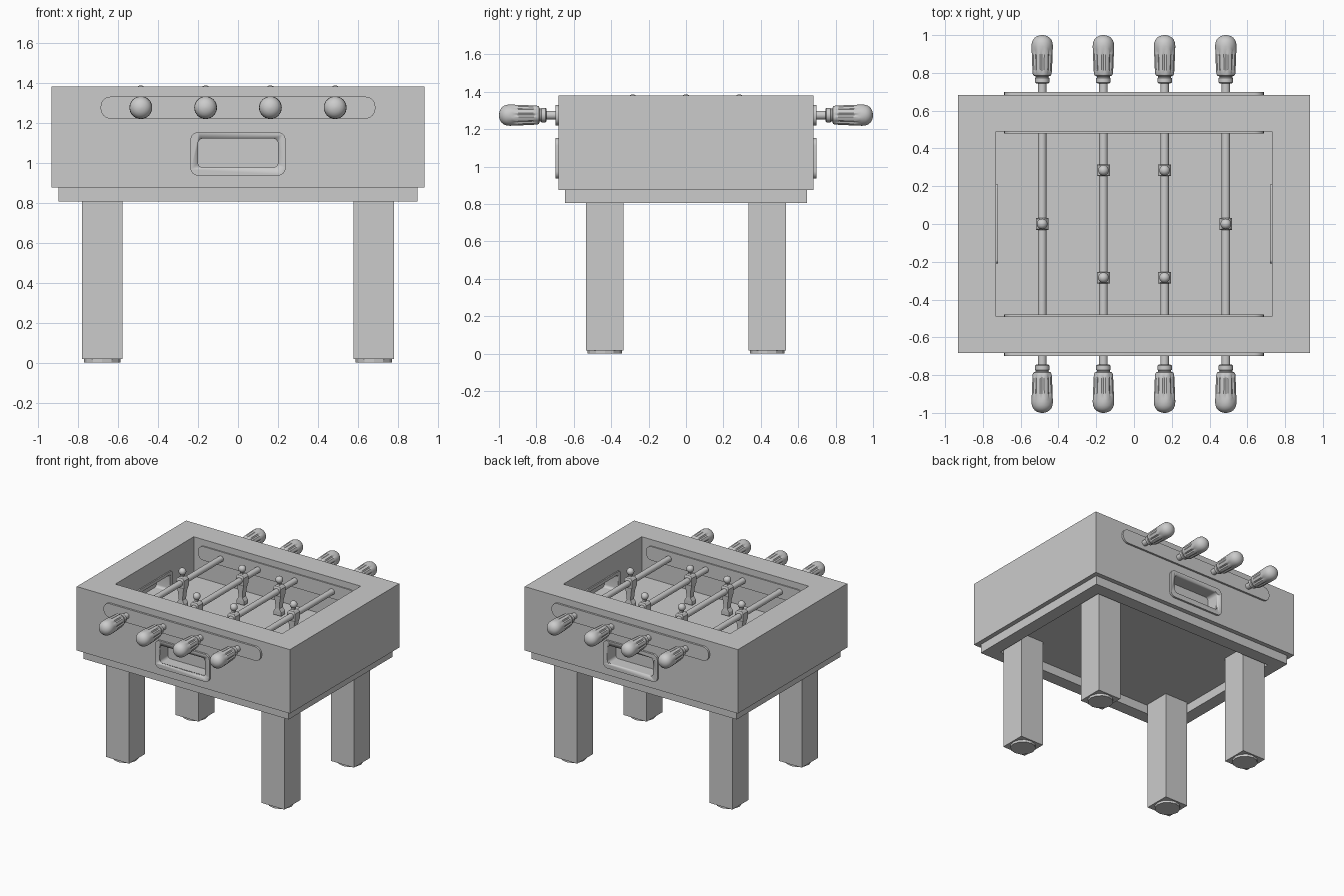
import bpy, bmesh, math

if "Cube" in bpy.data.objects:
    bpy.data.objects.remove(bpy.data.objects["Cube"])

S = (-1, 1)
ROD_X = (-0.486, -0.162, 0.162, 0.486)
ROD_Z = 1.275


def make(name, verts, faces, smooth=False):
    me = bpy.data.meshes.new(name)
    me.from_pydata(verts, [], faces)
    bm = bmesh.new()
    bm.from_mesh(me)
    bmesh.ops.recalc_face_normals(bm, faces=bm.faces)
    bm.to_mesh(me)
    bm.free()
    ob = bpy.data.objects.new(name, me)
    bpy.context.collection.objects.link(ob)
    if smooth:
        bpy.ops.object.select_all(action='DESELECT')
        ob.select_set(True)
        bpy.context.view_layer.objects.active = ob
        bpy.ops.object.shade_smooth_by_angle(angle=math.radians(35))
    return ob


def loft(name, rings, smooth=False):
    """Skin a list of equal-length rings and cap both ends."""
    n = len(rings[0])
    faces = [(i * n + j, i * n + (j + 1) % n, (i + 1) * n + (j + 1) % n, (i + 1) * n + j)
             for i in range(len(rings) - 1) for j in range(n)]
    faces += [tuple(range(n)), tuple(range((len(rings) - 1) * n, len(rings) * n))]
    return make(name, [v for r in rings for v in r], faces, smooth)


def box(name, x0, x1, y0, y1, z0, z1):
    return loft(name, [[(x0, y0, z), (x1, y0, z), (x1, y1, z), (x0, y1, z)] for z in (z0, z1)])


def round_rect(w, z0, z1, r):
    pts = []
    for k, (cx, cz) in enumerate([(w - r, z1 - r), (r - w, z1 - r), (r - w, z0 + r), (w - r, z0 + r)]):
        for i in range(7):
            a = math.pi / 2 * (k + i / 6)
            pts.append((cx + r * math.cos(a), cz + r * math.sin(a)))
    return pts


def slab(name, w, z0, z1, r, d0, d1, along='y'):
    """Rounded plate facing along y or x, between depths d0 and d1."""
    pts = round_rect(w, z0, z1, r)
    return loft(name, [[(p, d, z) if along == 'y' else (d, p, z) for p, z in pts] for d in (d0, d1)], True)


def lathe_y(name, x, z, profile, n=32):
    """Turned part along y; profile rows are (y, radius, flute depth)."""
    return loft(name, [[(x + (r - f * (j % 4 == 0)) * math.cos(2 * math.pi * j / n), y,
                         z + (r - f * (j % 4 == 0)) * math.sin(2 * math.pi * j / n))
                        for j in range(n)] for y, r, f in profile], True)


def cut(target, cutter):
    m = target.modifiers.new("cut", 'BOOLEAN')
    m.operation, m.object, m.solver = 'DIFFERENCE', cutter, 'EXACT'
    bpy.context.view_layer.objects.active = target
    bpy.ops.object.modifier_apply(modifier=m.name)


def remove(ob):
    bpy.data.objects.remove(ob, do_unlink=True)


# Cabinet with the playing well
cabinet = box("cabinet", -0.932, 0.932, -0.683, 0.683, 0.875, 1.38)
well = box("well_cutter", -0.73, 0.73, -0.49, 0.49, 1.07, 1.5)
cut(cabinet, well)
remove(well)

# Skirt, open underneath
skirt = box("skirt", -0.897, 0.897, -0.648, 0.648, 0.805, 0.875)
hollow = box("skirt_cutter", -0.797, 0.797, -0.548, 0.548, 0.7, 0.95)
cut(skirt, hollow)
remove(hollow)

for s in S:
    # Ball return pocket and its raised frame
    frame = slab("ball_return_frame", 0.238, 0.935, 1.153, 0.04, s * 0.683, s * 0.698)
    pocket = slab("pocket_cutter", 0.2, 0.975, 1.12, 0.025, s * 0.59, s * 0.75)
    cut(cabinet, pocket)
    cut(frame, pocket)
    remove(pocket)
    # Rod plates outside and inside the long walls
    slab("outer_rod_plate", 0.687, 1.22, 1.33, 0.05, s * 0.68, s * 0.698)
    slab("inner_rod_plate", 0.687, 1.22, 1.33, 0.05, s * 0.48, s * 0.495)
    # Goal mouth and frame in each end wall
    goal_frame = slab("goal_frame", 0.21, 1.07, 1.225, 0.02, s * 0.72, s * 0.735, 'x')
    mouth = slab("goal_cutter", 0.18, 1.075, 1.2, 0.02, s * 0.70, s * 0.84, 'x')
    cut(cabinet, mouth)
    cut(goal_frame, mouth)
    remove(mouth)

# Legs and round feet
for sx in S:
    for sy in S:
        x, y = sx * 0.679, sy * 0.434
        box("leg", x - 0.101, x + 0.101, y - 0.101, y + 0.101, 0.018, 0.875)
        loft("foot_pad", [[(x + 0.092 * math.cos(math.pi * j / 6), y + 0.092 * math.sin(math.pi * j / 6), z)
                           for j in range(12)] for z in (0, 0.02)])

# Rods and fluted handles
grip = [(0.745, 0.032, 0), (0.75, 0.038, 0), (0.772, 0.038, 0), (0.775, 0.034, 0),
        (0.782, 0.035, 0), (0.786, 0.046, 0), (0.795, 0.051, 0.004), (0.82, 0.053, 0.007),
        (0.89, 0.056, 0.007), (0.925, 0.057, 0.004), (0.94, 0.057, 0), (0.96, 0.055, 0),
        (0.975, 0.049, 0), (0.988, 0.038, 0), (0.996, 0.023, 0), (1.0, 0.006, 0)]
for x in ROD_X:
    lathe_y("rod", x, ROD_Z, [(-0.76, 0.023, 0), (0.76, 0.023, 0)])
    for s in S:
        lathe_y("handle", x, ROD_Z, [(s * y, r, f) for y, r, f in grip])

# Player figures: stacked square sections (z, half x, half y), plus neck and head
body = [(1.085, 0.032, 0.024), (1.115, 0.032, 0.024), (1.14, 0.016, 0.022), (1.20, 0.022, 0.025),
        (1.235, 0.030, 0.027), (1.245, 0.034, 0.031), (1.30, 0.034, 0.031), (1.315, 0.022, 0.026),
        (1.32, 0.012, 0.012), (1.345, 0.012, 0.012)]
for x in ROD_X:
    for y in ((0,) if abs(x) > 0.3 else (-0.284, 0.284)):
        loft("figure_body", [[(x - a, y - b, z), (x + a, y - b, z), (x + a, y + b, z), (x - a, y + b, z)]
                             for z, a, b in body])
        bpy.ops.mesh.primitive_uv_sphere_add(segments=20, ring_count=12, radius=0.028, location=(x, y, 1.358))
        bpy.context.object.name = "figure_head"
        bpy.ops.object.shade_smooth()
